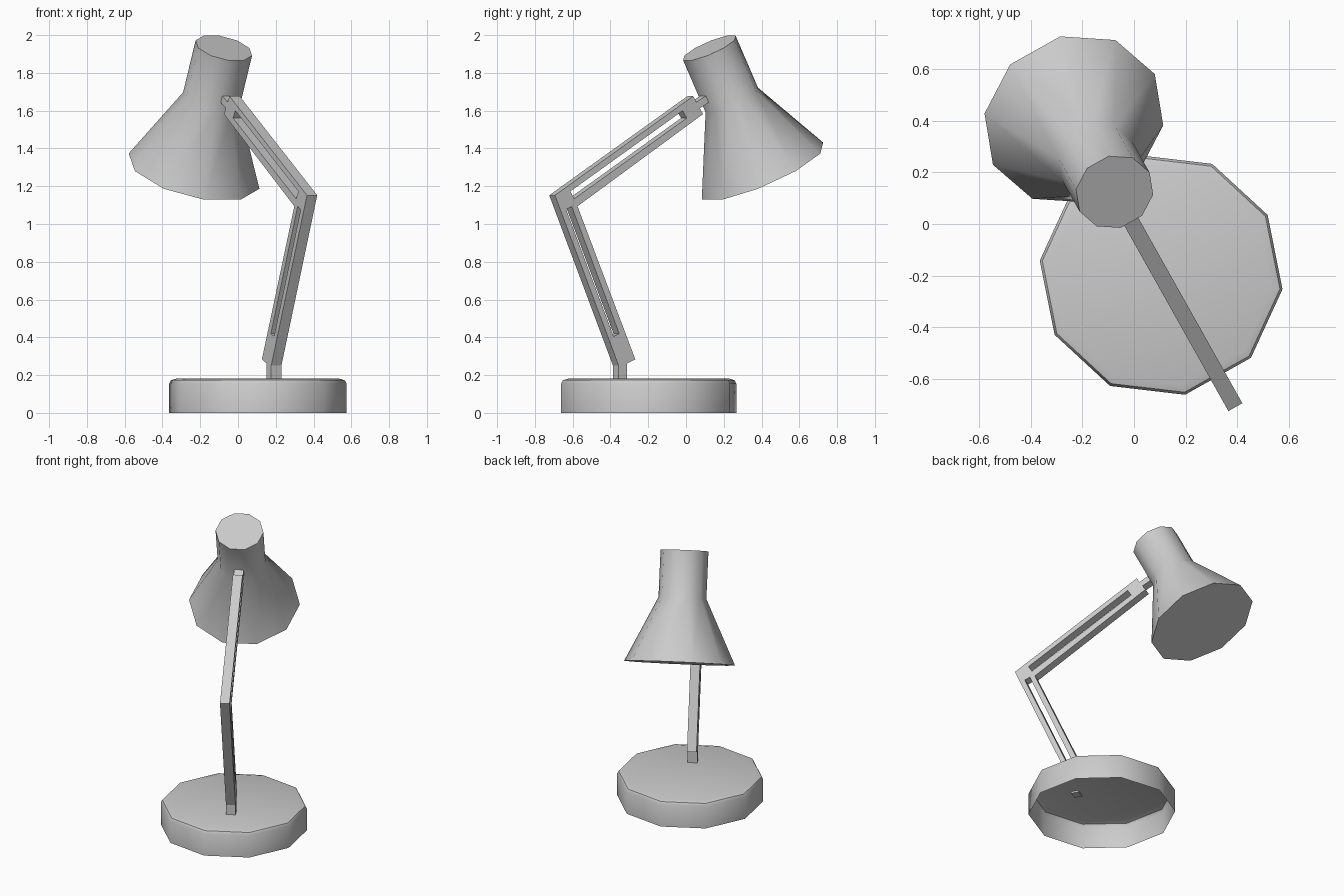
import bpy, bmesh
from math import radians, pi, cos, sin
from mathutils import Matrix, Vector

if "Cube" in bpy.data.objects:
    bpy.data.objects.remove(bpy.data.objects["Cube"])

# Lamp frame: local y runs forward along the arm plane, x across it
ROOT = Matrix.Translation((0.105, -0.197, 0)) @ Matrix.Rotation(radians(29.3), 4, 'Z')
SIDES = 10


def lathe(name, profile, matrix, cap_first, cap_last):
    """Ten-sided turned shape from (radius, height) points."""
    bm = bmesh.new()
    rings = [[bm.verts.new((r * cos(2 * pi * i / SIDES), r * sin(2 * pi * i / SIDES), z))
              for i in range(SIDES)] for r, z in profile]
    for a, b in zip(rings, rings[1:]):
        for i in range(SIDES):
            j = (i + 1) % SIDES
            bm.faces.new((a[i], a[j], b[j], b[i]))
    if cap_first:
        bm.faces.new(rings[0][::-1])
    if cap_last:
        bm.faces.new(rings[-1])
    me = bpy.data.meshes.new(name)
    bm.to_mesh(me)
    bm.free()
    ob = bpy.data.objects.new(name, me)
    bpy.context.collection.objects.link(ob)
    ob.matrix_world = matrix
    select(ob)
    bpy.ops.object.shade_smooth_by_angle(angle=radians(45))
    return ob


def select(ob):
    bpy.ops.object.select_all(action='DESELECT')
    ob.select_set(True)
    bpy.context.view_layer.objects.active = ob


def slot(origin, end, along, across):
    """Rectangular slot measured along and to the inner side of an edge."""
    o = Vector(origin)
    e = (Vector(end) - o).normalized()
    p = Vector((e.y, -e.x))
    if p.x < 0:
        p = -p
    return [o + e * a + p * c for a, c in
            ((along[0], across[0]), (along[1], across[0]),
             (along[1], across[1]), (along[0], across[1]))]


def plate(name, loops, half_width):
    """Flat outline with holes, thickened across the arm plane."""
    cu = bpy.data.curves.new(name, 'CURVE')
    cu.dimensions = '2D'
    cu.fill_mode = 'BOTH'
    cu.extrude = half_width
    for pts in loops:
        sp = cu.splines.new('POLY')
        sp.points.add(len(pts) - 1)
        for q, c in zip(sp.points, pts):
            q.co = (c[0], c[1], 0, 1)
        sp.use_cyclic_u = True
    ob = bpy.data.objects.new(name, cu)
    bpy.context.collection.objects.link(ob)
    ob.matrix_world = ROOT @ Matrix.Rotation(pi / 2, 4, 'Z') @ Matrix.Rotation(pi / 2, 4, 'X')
    select(ob)
    bpy.ops.object.convert(target='MESH')
    bpy.ops.object.shade_flat()


# Base: hollow, open underneath, rounded top edge
lathe("base", [(0.473, 0), (0.473, 0.155), (0.463, 0.173), (0.432, 0.182)],
      ROOT, False, True)

# Bent arm with one slot in each half and a small stub at each end
elbow, foot, tip = (-0.587, 1.152), (-0.20, 0.25), (0.252, 1.677)
outline = [elbow, foot, (-0.20, 0.17), (-0.15, 0.17), (-0.15, 0.262),
           (-0.099, 0.283), (-0.45, 1.094), (0.312, 1.582),
           (0.292, 1.613), (0.36, 1.65), (0.345, 1.687), (0.272, 1.645), tip]
plate("arm", [outline,
              slot(elbow, foot, (0.095, 0.827), (0.033, 0.07)),
              slot(elbow, tip, (0.09, 0.895), (0.032, 0.078))], 0.031)

# Shade: straight neck flaring into a cone, closed at both ends
lathe("shade", [(0.359, 0), (0.155, 0.42), (0.155, 0.727)],
      ROOT @ Matrix.Translation((0, 0.69, 1.28)) @ Matrix.Rotation(radians(26.3), 4, 'X'),
      True, True)
